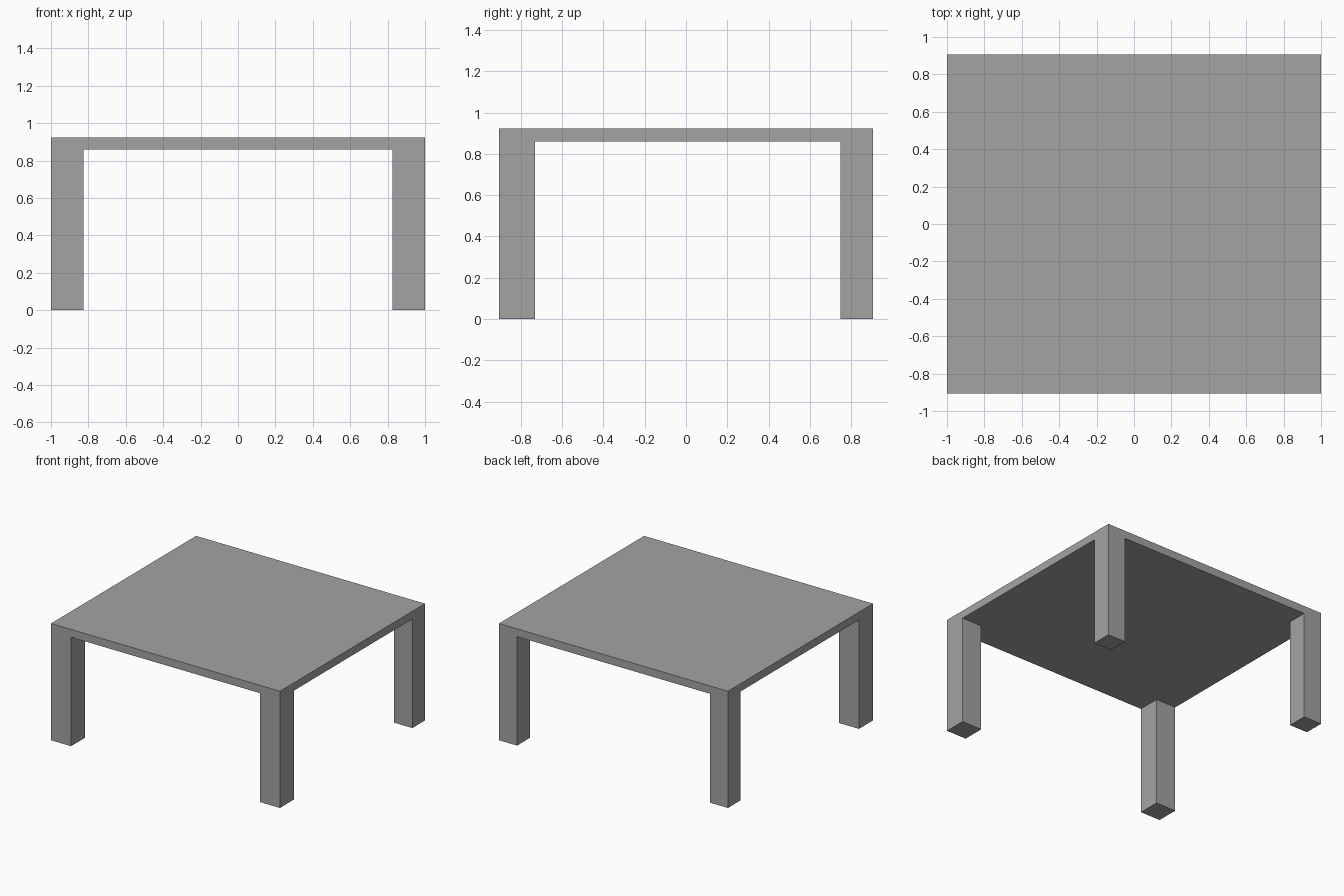
import bpy
import bmesh
from mathutils import Matrix, Vector

if "Cube" in bpy.data.objects:
    bpy.data.objects.remove(bpy.data.objects["Cube"])

HALF_X, HALF_Y = 1.0, 0.905
TOP_Z, UNDER_Z = 0.922, 0.86

grey = bpy.data.materials.new("grey")
grey.diffuse_color = (0.37, 0.37, 0.37, 1.0)
grey.use_nodes = True
grey.node_tree.nodes["Principled BSDF"].inputs["Base Color"].default_value = grey.diffuse_color


def box(name, lo, hi):
    """Flat-shaded box between two corners."""
    lo, hi = Vector(lo), Vector(hi)
    bm = bmesh.new()
    bmesh.ops.create_cube(
        bm, size=1.0,
        matrix=Matrix.Translation((lo + hi) / 2) @ Matrix.Diagonal((*(hi - lo), 1.0)))
    mesh = bpy.data.meshes.new(name)
    bm.to_mesh(mesh)
    bm.free()
    mesh.materials.append(grey)
    obj = bpy.data.objects.new(name, mesh)
    bpy.context.collection.objects.link(obj)
    return obj


# Table top
box("table_top", (-HALF_X, -HALF_Y, UNDER_Z), (HALF_X, HALF_Y, TOP_Z))

# Square corner legs, flush with the top; the back pair is slightly thinner
for row, sy, w in (("front", -1, 0.175), ("back", 1, 0.158)):
    for side, sx in (("left", -1), ("right", 1)):
        xs = sorted((sx * HALF_X, sx * (HALF_X - w)))
        ys = sorted((sy * HALF_Y, sy * (HALF_Y - w)))
        box(f"{row}_{side}_leg", (xs[0], ys[0], 0.0), (xs[1], ys[1], UNDER_Z))
